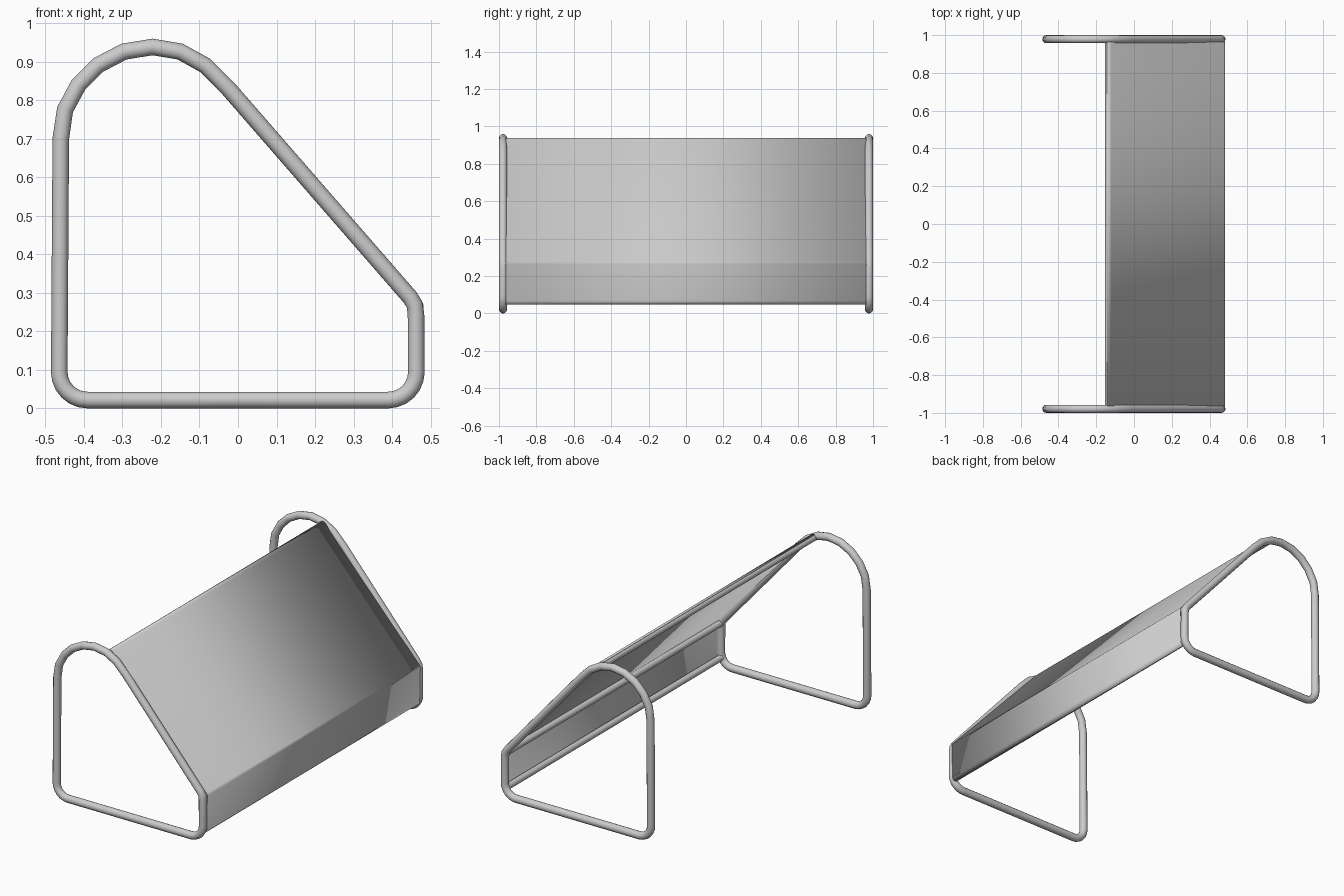
import bpy, bmesh
from math import sin, cos, radians

if "Cube" in bpy.data.objects:
    bpy.data.objects.remove(bpy.data.objects["Cube"])

R_FRAME, R_RAIL, Y_FRAME, Y_SHEET = 0.0215, 0.018, 0.9785, 0.963


def smooth(obj):
    bpy.ops.object.select_all(action='DESELECT')
    obj.select_set(True)
    bpy.context.view_layer.objects.active = obj
    bpy.ops.object.shade_smooth_by_angle(angle=radians(40))


def tube(name, pts, radius, cyclic=False):
    cu = bpy.data.curves.new(name, 'CURVE')
    cu.dimensions = '3D'
    cu.bevel_depth = radius
    cu.bevel_resolution = 4
    cu.use_fill_caps = not cyclic
    sp = cu.splines.new('POLY')
    sp.points.add(len(pts) - 1)
    for p, co in zip(sp.points, pts):
        p.co = (*co, 1)
    sp.use_cyclic_u = cyclic
    obj = bpy.data.objects.new(name, cu)
    bpy.context.collection.objects.link(obj)
    bpy.ops.object.select_all(action='DESELECT')
    obj.select_set(True)
    bpy.context.view_layer.objects.active = obj
    bpy.ops.object.convert(target='MESH')
    smooth(bpy.context.object)


def arc(cx, cz, r, a0, a1, n):
    return [(cx + r * cos(radians(a0 + (a1 - a0) * i / n)),
             cz + r * sin(radians(a0 + (a1 - a0) * i / n))) for i in range(n + 1)]


# Side frames: bent tube loops with rounded corners and an arched top
outline = arc(-0.391, 0.0945, 0.073, 180, 270, 6)
outline += arc(0.390, 0.0945, 0.073, 270, 360, 6)
outline += [(0.462, 0.245), (0.458, 0.270), (0.445, 0.290)]
outline += [(-0.025, 0.830), (-0.085, 0.890), (-0.150, 0.926), (-0.222, 0.938),
            (-0.296, 0.926), (-0.363, 0.891), (-0.414, 0.840), (-0.449, 0.775),
            (-0.460, 0.700)]
for side, y in (("front", -Y_FRAME), ("back", Y_FRAME)):
    tube(side + "_frame", [(x, y, z) for x, z in outline], R_FRAME, True)

# Cross rails joining the frames
rails = {"top": (-0.136, 0.917), "middle": (0.460, 0.265), "bottom": (0.456, 0.069)}
for name, (x, z) in rails.items():
    tube(name + "_rail", [(x, -Y_FRAME, z), (x, Y_FRAME, z)], R_RAIL)

# Sheet panel wrapped over the outside of the rails
r = R_RAIL + 0.002
profile = arc(*rails["top"], r, 110, 42.4, 5)
profile += arc(*rails["middle"], r, 42.4, -1, 5)
profile += arc(*rails["bottom"], r, -1, -90, 6)
bm = bmesh.new()
rows = [[bm.verts.new((x, y, z)) for x, z in profile] for y in (-Y_SHEET, Y_SHEET)]
for i in range(len(profile) - 1):
    bm.faces.new((rows[0][i], rows[0][i + 1], rows[1][i + 1], rows[1][i]))
bmesh.ops.recalc_face_normals(bm, faces=bm.faces)
me = bpy.data.meshes.new("sheet_panel")
bm.to_mesh(me)
bm.free()
sheet = bpy.data.objects.new("sheet_panel", me)
bpy.context.collection.objects.link(sheet)
smooth(sheet)
mod = sheet.modifiers.new("thickness", 'SOLIDIFY')
mod.thickness = 0.003
mod.offset = 0
